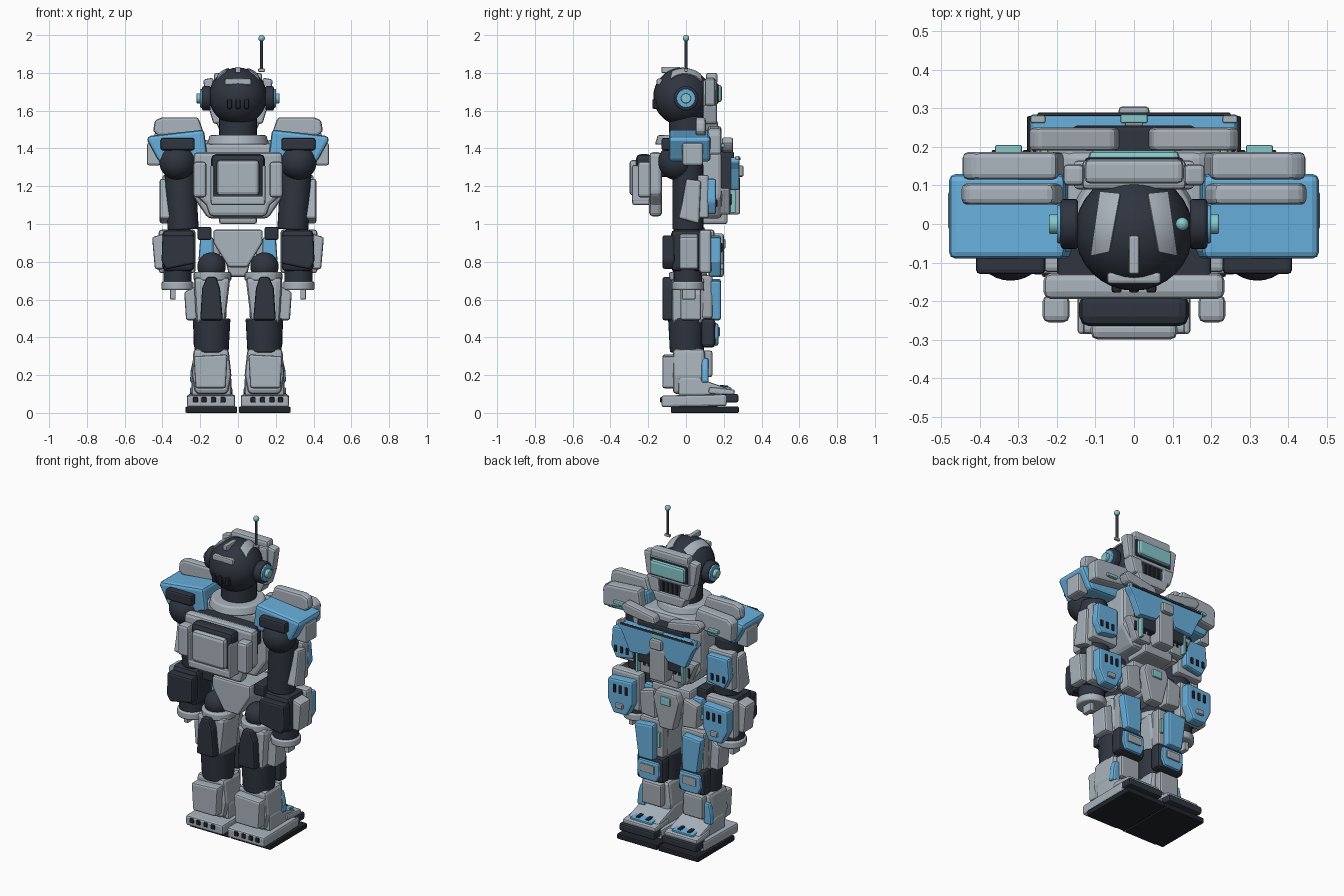
import bpy, bmesh, math
from mathutils import Matrix, Vector


def material(name, rgb):
    m = bpy.data.materials.new(name)
    m.diffuse_color = (*rgb, 1)
    return m


GRAY = material("cool gray armour", (0.40, 0.455, 0.51))
PLATE = material("neutral gray plate", (0.37, 0.41, 0.45))
DARK = material("dark navy frame", (0.028, 0.035, 0.050))
BLACK = material("black rubber", (0.015, 0.018, 0.024))
BLUE = material("sky blue panel", (0.14, 0.44, 0.73))
TEAL = material("teal light", (0.24, 0.58, 0.60))


def finish(name, bm, mat, bevel=0.0, mirror=False, smooth=False):
    bmesh.ops.recalc_face_normals(bm, faces=bm.faces)
    me = bpy.data.meshes.new(name)
    bm.to_mesh(me)
    bm.free()
    me.materials.append(mat)
    ob = bpy.data.objects.new(name, me)
    bpy.context.collection.objects.link(ob)
    if smooth:
        me.shade_smooth()
        me.set_sharp_from_angle(angle=math.radians(35))
    if bevel:
        mod = ob.modifiers.new("bevel", 'BEVEL')
        mod.width, mod.segments, mod.limit_method = bevel, 2, 'ANGLE'
    if mirror:
        ob.modifiers.new("mirror", 'MIRROR').use_mirror_merge = False
    return ob


def prism(name, mat, outline, lo, hi, axis='Y', bevel=0.012, mirror=False, tilt=0):
    """Extrude a 2D outline: (x,z) along Y, or (y,z) along X; tilt leans it about X."""
    bm = bmesh.new()
    put = (lambda a, b, d: (a, d, b)) if axis == 'Y' else (lambda a, b, d: (d, a, b))
    low = [bm.verts.new(put(a, b, lo)) for a, b in outline]
    high = [bm.verts.new(put(a, b, hi)) for a, b in outline]
    n = len(outline)
    bm.faces.new(low)
    bm.faces.new(high)
    for i in range(n):
        bm.faces.new((low[i], low[(i + 1) % n], high[(i + 1) % n], high[i]))
    if tilt:
        c = sum((v.co for v in bm.verts), Vector()) / len(bm.verts)
        bmesh.ops.rotate(bm, cent=c, matrix=Matrix.Rotation(math.radians(tilt), 3, 'X'), verts=bm.verts)
    return finish(name, bm, mat, bevel, mirror)


def box(name, mat, x, y, z, bevel=0.012, mirror=False, tilt=0):
    return prism(name, mat, [(x[0], z[0]), (x[1], z[0]), (x[1], z[1]), (x[0], z[1])],
                 y[0], y[1], 'Y', bevel, mirror, tilt)


def ball(name, mat, centre, r, mirror=False):
    bm = bmesh.new()
    bmesh.ops.create_uvsphere(bm, u_segments=32, v_segments=18, radius=r)
    bmesh.ops.translate(bm, vec=centre, verts=bm.verts)
    return finish(name, bm, mat, 0, mirror, True)


def dome_plate(name, mat, centre, r, corners, thick, n=6):
    """Mirrored curved plate: a four-cornered (x,y) patch lifted onto a ball."""
    c, (a, b, d, e) = Vector(centre), [Vector(p) for p in corners]
    bm = bmesh.new()
    layers = []
    for rad in (r - thick, r + thick):
        grid = []
        for i in range(n + 1):
            for j in range(n + 1):
                p = a.lerp(b, i / n).lerp(e.lerp(d, i / n), j / n)
                q = Vector((p.x - c.x, p.y - c.y, 0))
                q.z = math.sqrt(max(r * r - q.length_squared, 0))
                grid.append(bm.verts.new(c + q.normalized() * rad))
        layers.append(grid)
    ring = [i * (n + 1) for i in range(n)] + [n * (n + 1) + j for j in range(n)]
    ring += [(n - i) * (n + 1) + n for i in range(n)] + [n - j for j in range(n)]
    for g in layers:
        for i in range(n):
            for j in range(n):
                k = i * (n + 1) + j
                bm.faces.new((g[k], g[k + 1], g[k + n + 2], g[k + n + 1]))
    for s, t in zip(ring, ring[1:] + ring[:1]):
        bm.faces.new((layers[0][s], layers[0][t], layers[1][t], layers[1][s]))
    return finish(name, bm, mat, 0, True, True)


def tube(name, mat, a, b, r1, r2=None, mirror=False, bevel=0.008):
    """Capped cylinder or cone between two points."""
    a, b = Vector(a), Vector(b)
    bm = bmesh.new()
    rot = (b - a).to_track_quat('Z', 'Y').to_matrix().to_4x4()
    bmesh.ops.create_cone(bm, cap_ends=True, segments=28, radius1=r1, radius2=r1 if r2 is None else r2,
                          depth=(b - a).length, matrix=Matrix.Translation((a + b) / 2) @ rot)
    return finish(name, bm, mat, bevel, mirror, True)


# Head: ball skull with curved plates, ear drums, antenna
ball("skull", DARK, (0, -0.02, 1.675), 0.153)
dome_plate("skull_panel", GRAY, (0, -0.02, 1.675), 0.153,
           [(0.035, 0.075), (0.085, 0.08), (0.108, -0.08), (0.062, -0.07)], 0.007)
tube("neck", DARK, (0, 0.01, 1.44), (0, 0.01, 1.57), 0.1)
tube("ear_drum", DARK, (0.145, 0, 1.665), (0.19, 0, 1.665), 0.065, mirror=True)
tube("ear_disc", BLUE, (0.185, 0, 1.665), (0.2, 0, 1.665), 0.05, mirror=True, bevel=0.004)
tube("ear_hub", TEAL, (0.195, 0, 1.665), (0.22, 0, 1.665), 0.026, mirror=True, bevel=0.004)
tube("antenna_rod", DARK, (0.125, 0, 1.82), (0.125, 0, 1.975), 0.008, bevel=0)
box("antenna_base", GRAY, (0.107, 0.143), (-0.008, 0.008), (1.806, 1.822), 0.003)
ball("antenna_tip", TEAL, (0.125, 0, 1.983), 0.017)
box("skull_crest", GRAY, (-0.014, 0.014), (-0.13, -0.03), (1.8, 1.832), 0.006)
box("crest_bar", GRAY, (-0.07, 0.07), (-0.155, -0.125), (1.735, 1.77), 0.008)
for x in (-0.045, 0, 0.045):
    box("skull_slot", BLACK, (x - 0.013, x + 0.013), (-0.178, -0.14), (1.61, 1.66), 0.006)

# Face mask with visor, cheeks and grille
box("brow", GRAY, (-0.128, 0.128), (0.105, 0.168), (1.745, 1.8), 0.014)
box("visor_frame", GRAY, (-0.135, 0.135), (0.09, 0.165), (1.615, 1.765))
box("visor_recess", DARK, (-0.128, 0.128), (0.15, 0.172), (1.635, 1.745), 0.008)
box("visor", TEAL, (-0.118, 0.118), (0.155, 0.19), (1.645, 1.737), 0.014)
prism("temple_guard", GRAY, [(0.125, 1.61), (0.165, 1.63), (0.185, 1.765), (0.13, 1.775)], 0.1, 0.155, mirror=True)
prism("cheek_guard", GRAY, [(0.065, 1.53), (0.13, 1.53), (0.16, 1.63), (0.075, 1.63)], 0.09, 0.165, mirror=True)
box("mouth_grille", DARK, (-0.08, 0.08), (0.09, 0.157), (1.53, 1.63))
for x in (-0.045, -0.015, 0.015, 0.045):
    box("grille_bar", BLACK, (x - 0.006, x + 0.006), (0.15, 0.163), (1.55, 1.61), 0.002)
prism("chin", GRAY, [(-0.09, 1.48), (0.09, 1.48), (0.12, 1.545), (-0.12, 1.545)], 0.09, 0.17)

# Collar and torso
tube("collar", GRAY, (0, 0, 1.42), (0, 0, 1.47), 0.165, 0.15)
prism("torso_core", GRAY, [(-0.16, 1.03), (0.16, 1.03), (0.235, 1.14), (0.24, 1.38), (0.17, 1.43),
                           (-0.17, 1.43), (-0.24, 1.38), (-0.235, 1.14)], -0.06, 0.19, bevel=0.02)
box("upper_chest", DARK, (-0.16, 0.16), (0.14, 0.255), (1.12, 1.385))
prism("collar_plate", PLATE, [(0.03, 1.36), (0.25, 1.39), (0.275, 1.43), (0.25, 1.46), (0.05, 1.42)],
      0.19, 0.25, mirror=True)
prism("chest_panel", BLUE, [(0.03, 1.24), (0.07, 1.19), (0.19, 1.18), (0.24, 1.29), (0.272, 1.33), (0.26, 1.352),
                            (0.02, 1.352)], 0.235, 0.284, mirror=True, bevel=0.008)
box("chest_trim", DARK, (-0.25, 0.25), (0.28, 0.289), (1.338, 1.352), 0.003)
box("chest_corner", GRAY, (0.23, 0.268), (0.262, 0.281), (1.34, 1.36), 0.004, True)
box("chest_clasp", PLATE, (-0.04, 0.04), (0.25, 0.305), (1.25, 1.31), 0.01)
box("clasp_light", TEAL, (-0.035, 0.035), (0.262, 0.284), (1.31, 1.36), 0.004)
box("sternum", PLATE, (-0.055, 0.055), (0.2, 0.287), (1.05, 1.25))
prism("rib_plate", PLATE, [(0.07, 1.05), (0.17, 1.05), (0.23, 1.19), (0.07, 1.19)], 0.15, 0.235, mirror=True)
box("rib_light", TEAL, (0.147, 0.163), (0.225, 0.262), (1.06, 1.18), 0.004, True)
for x in (0.09, 0.12, 0.185):
    box("rib_slot", BLACK, (x - 0.008, x + 0.008), (0.23, 0.24), (1.1, 1.16), 0.003, True)
box("abdomen", PLATE, (-0.1, 0.1), (0.06, 0.22), (1.0, 1.08))

# Backpack
prism("pack_frame", GRAY, [(-0.15, 1.04), (0.15, 1.04), (0.17, 1.1), (0.235, 1.16), (0.235, 1.38),
                           (-0.235, 1.38), (-0.235, 1.16), (-0.17, 1.1)], -0.195, -0.127, bevel=0.02)
box("pack_mount", DARK, (-0.2, 0.2), (-0.15, -0.05), (1.25, 1.37))
box("pack_body", DARK, (-0.142, 0.142), (-0.265, -0.18), (1.12, 1.37), 0.025)
box("pack_rim", GRAY, (-0.145, 0.145), (-0.285, -0.17), (1.1, 1.15), 0.012)
box("pack_rim_side", GRAY, (0.128, 0.146), (-0.285, -0.17), (1.12, 1.31), 0.008, True)
box("pack_panel", GRAY, (-0.113, 0.113), (-0.3, -0.25), (1.15, 1.34), 0.02)
box("pack_pod", GRAY, (0.167, 0.237), (-0.255, -0.185), (1.14, 1.33), 0.016, True)

# Shoulders
prism("shoulder_shell", BLUE, [(0.16, 1.34), (0.42, 1.33), (0.48, 1.44), (0.48, 1.465), (0.18, 1.5)],
      -0.09, 0.13, mirror=True, bevel=0.018)
prism("shoulder_fin", GRAY, [(0.18, 1.48), (0.42, 1.465), (0.45, 1.49), (0.44, 1.55), (0.4, 1.565), (0.21, 1.565)],
      0.05, 0.105, mirror=True, bevel=0.015)
prism("shoulder_front", GRAY, [(0.18, 1.4), (0.44, 1.365), (0.445, 1.48), (0.41, 1.505), (0.2, 1.52)],
      0.115, 0.187, mirror=True, bevel=0.015)
box("shoulder_light", TEAL, (0.29, 0.36), (0.18, 0.205), (1.405, 1.425), 0.005, True)
box("shoulder_side", GRAY, (0.41, 0.482), (-0.02, 0.09), (1.31, 1.43), 0.012, True)
box("shoulder_cap", DARK, (0.23, 0.41), (-0.13, -0.07), (1.39, 1.455), 0.012, True)
ball("shoulder_joint", DARK, (0.32, -0.05, 1.33), 0.097, True)

# Upper arms
tube("upper_arm", DARK, (0.29, 0.01, 0.97), (0.31, 0.01, 1.32), 0.082, mirror=True)
prism("arm_side_plate", GRAY, [(-0.04, 1.03), (0.07, 1.0), (0.08, 1.23), (0.0, 1.24), (-0.02, 1.12)],
      0.36, 0.415, 'X', mirror=True)
box("arm_front_block", GRAY, (0.22, 0.4), (0.06, 0.12), (1.03, 1.26), 0.012, True)
prism("arm_front_panel", BLUE, [(0.25, 1.07), (0.37, 1.05), (0.405, 1.12), (0.395, 1.24), (0.25, 1.24)],
      0.11, 0.16, mirror=True)
for x in (0.29, 0.33, 0.37):
    box("arm_slot", BLACK, (x - 0.009, x + 0.009), (0.155, 0.166), (1.09, 1.13), 0.003, True)

# Forearms and hands
box("forearm_core", DARK, (0.23, 0.4), (-0.08, 0.09), (0.75, 0.97), 0.025, True)
box("forearm_mount", GRAY, (0.225, 0.42), (0.07, 0.135), (0.74, 0.97), 0.015, True)
prism("forearm_back", DARK, [(0.23, 0.79), (0.38, 0.76), (0.405, 0.8), (0.4, 0.94), (0.23, 0.94)],
      -0.125, -0.06, mirror=True)
prism("forearm_shell", GRAY, [(0.39, 0.76), (0.44, 0.76), (0.455, 0.93), (0.39, 0.95)], -0.035, 0.065, mirror=True)
prism("forearm_panel", BLUE, [(0.24, 0.8), (0.28, 0.72), (0.37, 0.72), (0.41, 0.8), (0.41, 0.93), (0.24, 0.94)],
      0.12, 0.185, mirror=True)
for x in (0.28, 0.32, 0.36):
    box("forearm_slot", BLACK, (x - 0.009, x + 0.009), (0.18, 0.192), (0.85, 0.9), 0.004, True)
box("forearm_stud", PLATE, (0.3, 0.35), (0.175, 0.2), (0.76, 0.79), 0.006, True)
tube("wrist", DARK, (0.32, 0.01, 0.69), (0.32, 0.01, 0.78), 0.075, mirror=True)
tube("cuff", GRAY, (0.32, 0.01, 0.65), (0.32, 0.01, 0.695), 0.085, mirror=True)
box("finger", GRAY, (0.33, 0.36), (-0.02, 0.05), (0.6, 0.67), 0.006, True)

# Pelvis and hip skirts
prism("pelvis", GRAY, [(-0.05, 0.77), (0.05, 0.77), (0.13, 0.9), (0.13, 0.97), (-0.13, 0.97), (-0.13, 0.9)], -0.07, 0.15)
prism("pelvis_front", PLATE, [(-0.045, 0.72), (0.045, 0.72), (0.09, 0.9), (0.07, 0.95), (-0.07, 0.95), (-0.09, 0.9)], 0.13, 0.2)
box("belt_light", TEAL, (-0.035, 0.035), (0.19, 0.21), (0.87, 0.92), 0.008)
box("hip_block", DARK, (0.14, 0.215), (-0.05, 0.1), (0.915, 0.985), 0.012, True)
prism("hip_skirt", BLUE, [(0.13, 0.8), (0.21, 0.8), (0.2, 0.93), (0.13, 0.93)], 0.03, 0.13, mirror=True)
prism("front_skirt", PLATE, [(0.09, 0.75), (0.19, 0.76), (0.2, 0.9), (0.1, 0.93)], 0.1, 0.175, mirror=True)

# Thighs
ball("hip_joint", DARK, (0.14, 0, 0.775), 0.075, True)
tube("thigh_collar", GRAY, (0.135, 0.01, 0.7), (0.135, 0.01, 0.745), 0.1, mirror=True)
prism("thigh", GRAY, [(0.07, 0.47), (0.22, 0.47), (0.235, 0.72), (0.04, 0.72)], -0.075, 0.1, mirror=True, bevel=0.025)
prism("thigh_back", DARK, [(0.08, 0.49), (0.2, 0.49), (0.19, 0.66), (0.165, 0.72), (0.115, 0.72), (0.095, 0.66)],
      -0.125, -0.06, mirror=True)
prism("thigh_fin", GRAY, [(0.215, 0.49), (0.275, 0.49), (0.285, 0.64), (0.225, 0.67)], -0.03, 0.08, mirror=True)
prism("thigh_panel", BLUE, [(0.1, 0.49), (0.2, 0.49), (0.23, 0.7), (0.1, 0.71)], 0.13, 0.185, mirror=True)
box("thigh_mount", PLATE, (0.06, 0.22), (0.08, 0.14), (0.5, 0.73), 0.012, True)
box("thigh_light", TEAL, (0.072, 0.09), (0.135, 0.155), (0.57, 0.66), 0.003, True)

# Knees and shins
tube("knee", DARK, (0.14, 0.005, 0.32), (0.14, 0.005, 0.5), 0.09, 0.1, mirror=True)
box("knee_guard", DARK, (0.05, 0.235), (0.08, 0.155), (0.345, 0.5), 0.02, True)
prism("knee_panel", BLUE, [(0.085, 0.355), (0.2, 0.355), (0.22, 0.4), (0.215, 0.475), (0.07, 0.475), (0.065, 0.4)],
      0.145, 0.172, mirror=True)
box("knee_inset", PLATE, (0.095, 0.19), (0.165, 0.18), (0.405, 0.455), 0.005, True)
prism("shin", GRAY, [(0.055, 0.1), (0.225, 0.1), (0.245, 0.2), (0.235, 0.34), (0.05, 0.34), (0.035, 0.2)],
      -0.07, 0.1, mirror=True, bevel=0.02)
prism("calf_plate", GRAY, [(0.065, 0.13), (0.225, 0.13), (0.235, 0.3), (0.055, 0.31)], -0.125, -0.05, mirror=True)
box("shin_plate", PLATE, (0.075, 0.21), (0.08, 0.14), (0.19, 0.33), 0.012, True)
prism("ankle_panel", BLUE, [(0.2, 0.16), (0.255, 0.16), (0.25, 0.23), (0.235, 0.29), (0.2, 0.29)], 0.08, 0.12, mirror=True)

# Feet
box("sole", BLACK, (0.004, 0.278), (-0.08, 0.28), (0.0, 0.033), 0.006, True)
box("foot_base", GRAY, (0.015, 0.27), (-0.13, 0.215), (0.033, 0.095), 0.012, True, 1)
for x in (0.08, 0.13, 0.18, 0.225):
    box("heel_slot", BLACK, (x - 0.013, x + 0.013), (-0.137, -0.12), (0.055, 0.083), 0.004, True)
prism("instep", GRAY, [(-0.04, 0.09), (0.2, 0.09), (0.22, 0.13), (0.05, 0.19), (-0.04, 0.19)], 0.035, 0.245, 'X', mirror=True)
box("toe_cap", DARK, (0.025, 0.265), (0.18, 0.278), (0.055, 0.1), 0.01, True)
box("toe_plate", GRAY, (0.03, 0.255), (0.12, 0.258), (0.095, 0.13), 0.01, True, -6)
box("toe_panel", BLUE, (0.07, 0.215), (0.16, 0.24), (0.122, 0.14), 0.005, True, -6)
for x in (0.11, 0.175):
    box("toe_slot", BLACK, (x - 0.012, x + 0.012), (0.18, 0.225), (0.132, 0.146), 0.003, True, -6)
